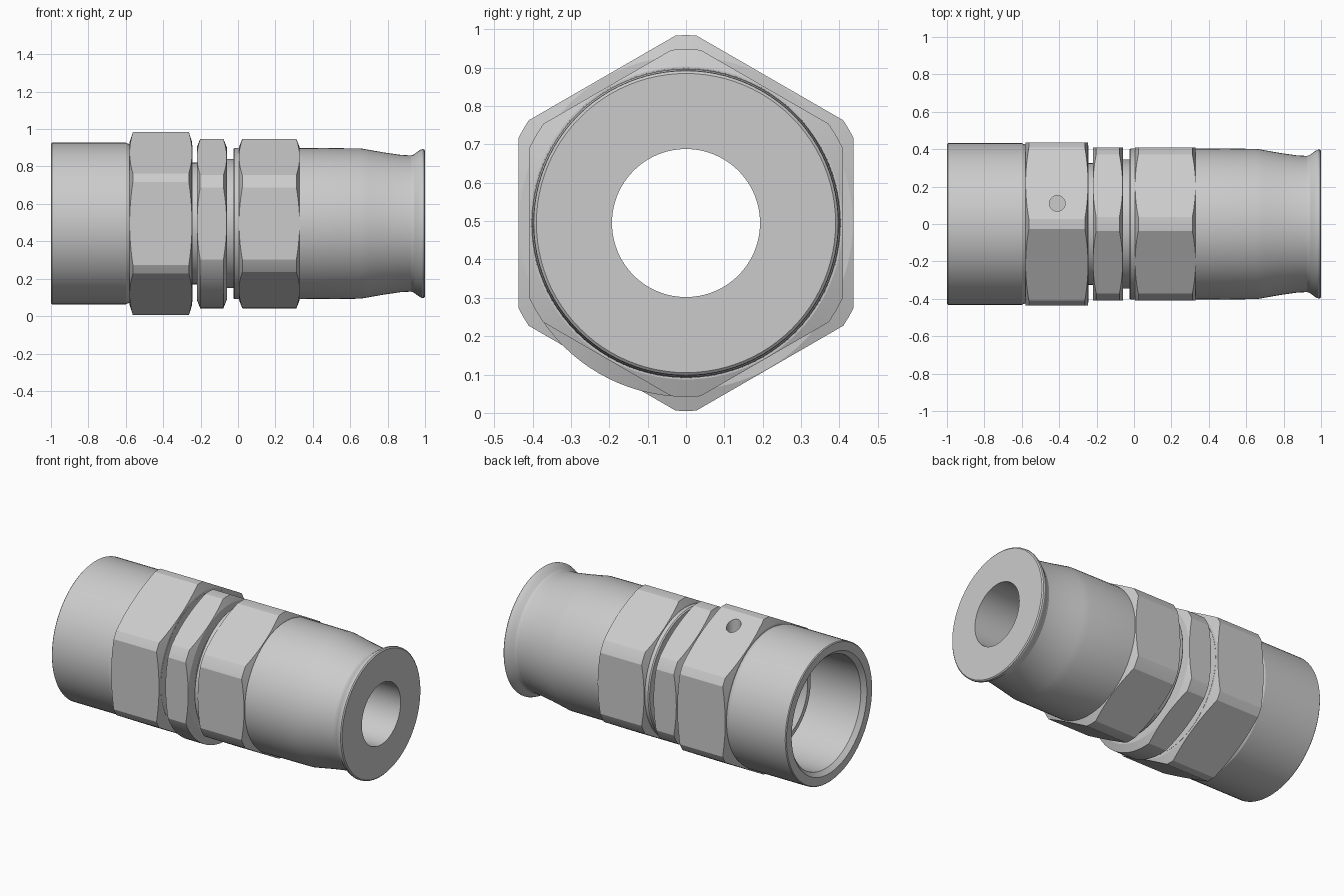
import bpy, bmesh
from math import sin, cos, radians, pi, sqrt

if "Cube" in bpy.data.objects:
    bpy.data.objects.remove(bpy.data.objects["Cube"])

AXIS_Z = 0.495
SEG = 96


def finish(bm, name):
    bmesh.ops.recalc_face_normals(bm, faces=bm.faces)
    mesh = bpy.data.meshes.new(name)
    bm.to_mesh(mesh)
    bm.free()
    ob = bpy.data.objects.new(name, mesh)
    bpy.context.collection.objects.link(ob)
    ob.location.z = AXIS_Z
    return ob


def lathe(name, profile):
    """Revolve a closed (x, radius) loop around the x axis."""
    bm = bmesh.new()
    rings = []
    for i in range(SEG):
        a = 2 * pi * i / SEG
        rings.append([bm.verts.new((x, r * cos(a), r * sin(a))) for x, r in profile])
    n = len(profile)
    for i in range(SEG):
        p, q = rings[i], rings[(i + 1) % SEG]
        for j in range(n):
            k = (j + 1) % n
            bm.faces.new((p[j], p[k], q[k], q[j]))
    return finish(bm, name)


def prism(name, outline, x0, x1):
    bm = bmesh.new()
    a = [bm.verts.new((x0, y, z)) for y, z in outline]
    b = [bm.verts.new((x1, y, z)) for y, z in outline]
    n = len(outline)
    bm.faces.new(a)
    bm.faces.new(b[::-1])
    for i in range(n):
        j = (i + 1) % n
        bm.faces.new((a[i], a[j], b[j], b[i]))
    return finish(bm, name)


def boolean(ob, cutter, operation):
    mod = ob.modifiers.new("cut", 'BOOLEAN')
    mod.object = cutter
    mod.operation = operation
    mod.solver = 'EXACT'
    bpy.context.view_layer.objects.active = ob
    bpy.ops.object.modifier_apply(modifier=mod.name)


def hex_nut(name, x0, x1, flat, corner, bore, round_side=False):
    """Hex prism turned down at the corners and chamfered at both ends."""
    c, rc = 0.018, flat - 0.002
    nut = lathe(name, [(x0, bore), (x0, rc), (x0 + c, corner),
                       (x1 - c, corner), (x1, rc), (x1, bore)])
    r = flat / cos(pi / 6)
    pts = [(r * cos(radians(90 + 60 * k)), r * sin(radians(90 + 60 * k))) for k in range(6)]
    if round_side:  # leave the lower front flat uncut
        pts[2:4] = [(2 * flat * cos(radians(240)), 2 * flat * sin(radians(240)))]
    blank = prism("hex_blank", pts, x0 - 0.05, x1 + 0.05)
    boolean(nut, blank, 'INTERSECT')
    bpy.data.objects.remove(blank)
    return nut


# Swivel sleeve with open bore on the left
sleeve = lathe("swivel_sleeve", [
    (-1, 0.375), (-1, 0.427), (-0.995, 0.432), (-0.6, 0.432), (-0.57, 0.42),
    (-0.244, 0.42), (-0.244, 0.28), (-0.5, 0.28), (-0.5, 0.35), (-0.975, 0.35)])

# Three hex nuts
swivel = hex_nut("swivel_hex", -0.58, -0.245, 0.437, 0.49, 0.40)
middle = hex_nut("middle_hex", -0.22, -0.06, 0.41, 0.453, 0.30, round_side=True)
socket_hex = hex_nut("socket_hex", 0.005, 0.33, 0.41, 0.453, 0.385)

# Inner core tube with a coned seat
core = lathe("core_tube", [
    (-0.57, 0.193), (-0.66, 0.27), (-0.66, 0.30), (-0.35, 0.30), (-0.32, 0.325),
    (-0.14, 0.325), (-0.14, 0.345), (-0.025, 0.345), (-0.025, 0.193)])

# Hose socket with taper and flared lip
socket = lathe("hose_socket", [
    (-0.025, 0.193), (-0.025, 0.398), (-0.018, 0.404), (0.3, 0.404), (0.655, 0.402),
    (0.70, 0.394), (0.78, 0.380), (0.87, 0.367), (0.925, 0.364), (0.94, 0.369),
    (0.96, 0.384), (0.975, 0.394), (0.985, 0.398), (0.994, 0.397), (1, 0.390), (1, 0.193)])

# Drilled wire hole in the swivel nut
drill_outline = [(-0.41 + 0.042 * cos(2 * pi * i / 32), 0.11 + 0.042 * sin(2 * pi * i / 32))
                 for i in range(32)]
bm = bmesh.new()
disc = bm.faces.new([bm.verts.new((x, y, 0.33)) for x, y in drill_outline])
ext = bmesh.ops.extrude_face_region(bm, geom=[disc], use_keep_orig=True)
bmesh.ops.translate(bm, vec=(0, 0, 0.3),
                    verts=[v for v in ext["geom"] if isinstance(v, bmesh.types.BMVert)])
drill = finish(bm, "drill")
bpy.context.view_layer.update()
for ob in (sleeve, swivel):
    boolean(ob, drill, 'DIFFERENCE')
bpy.data.objects.remove(drill)

# Smooth turned surfaces, crisp edges
for ob in (sleeve, swivel, middle, socket_hex, core, socket):
    bpy.ops.object.select_all(action='DESELECT')
    ob.select_set(True)
    bpy.context.view_layer.objects.active = ob
    bpy.ops.object.shade_smooth_by_angle(angle=radians(18))
